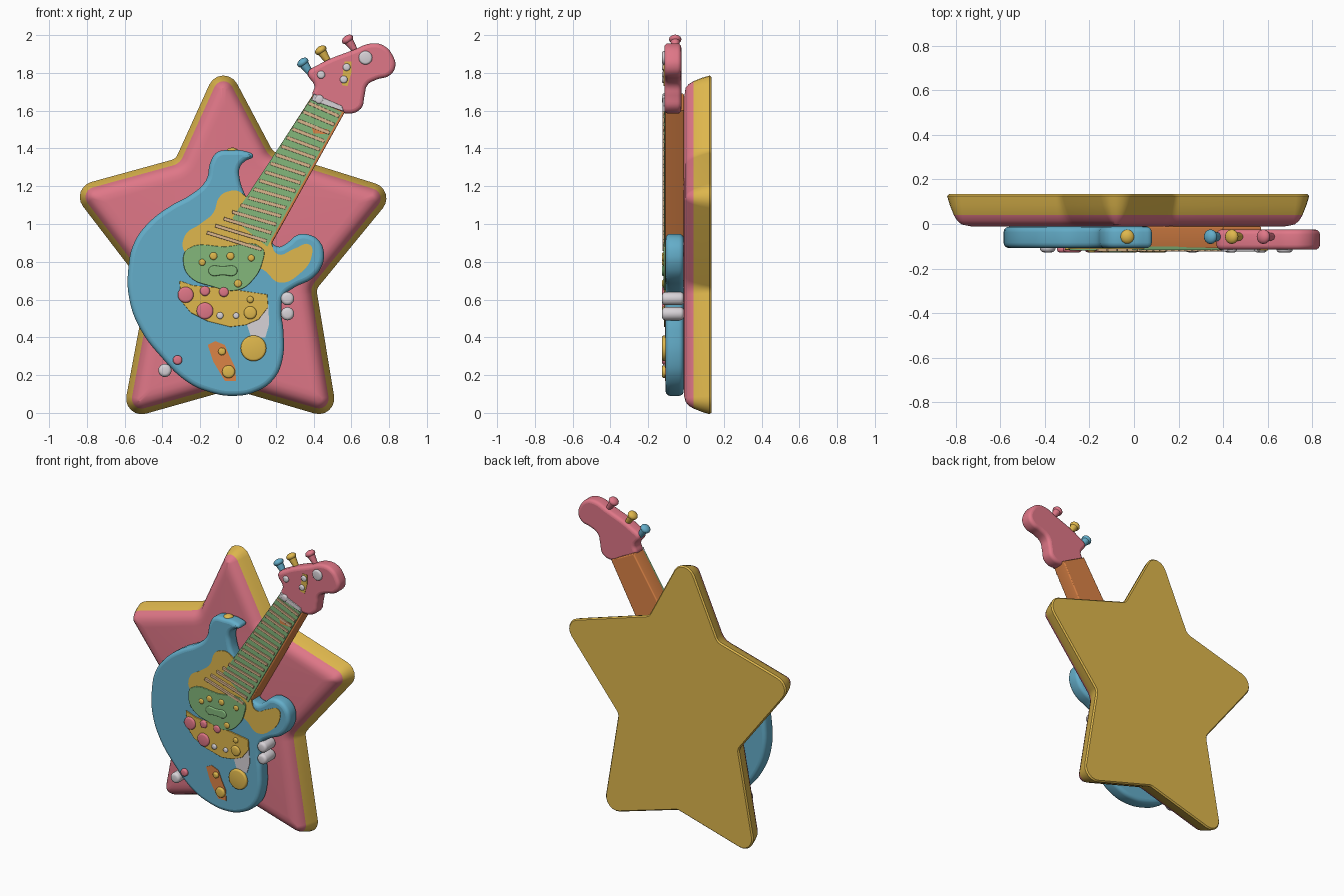
import bpy
import bmesh
import math
from mathutils import Matrix, Vector

cube = bpy.data.objects.get("Cube")
if cube:
    bpy.data.objects.remove(cube, do_unlink=True)


def make_material(name, rgb):
    mat = bpy.data.materials.new(name)
    mat.use_nodes = True
    colour = [(c / 255) ** 2.2 for c in rgb] + [1]
    mat.diffuse_color = colour
    mat.node_tree.nodes["Principled BSDF"].inputs["Base Color"].default_value = colour
    return mat


pink = make_material("pink", (222, 118, 134))
yellow = make_material("yellow", (222, 182, 78))
blue = make_material("blue", (100, 172, 200))
green = make_material("green", (130, 182, 122))
orange = make_material("orange", (218, 130, 72))
white = make_material("white", (214, 209, 214))
tan = make_material("tan", (218, 180, 140))

UPRIGHT = Matrix.Rotation(math.pi / 2, 4, "X")


def add_object(name, mesh, angle=40):
    obj = bpy.data.objects.new(name, mesh)
    bpy.context.collection.objects.link(obj)
    bpy.ops.object.select_all(action="DESELECT")
    obj.select_set(True)
    bpy.context.view_layer.objects.active = obj
    bpy.ops.object.shade_smooth_by_angle(angle=math.radians(angle))


def add_bmesh(name, bm, materials, angle=40):
    mesh = bpy.data.meshes.new(name)
    for mat in materials:
        mesh.materials.append(mat)
    bm.to_mesh(mesh)
    bm.free()
    add_object(name, mesh, angle)


def slab(name, points, front, back, mat, bevel=0.0, smooth=True):
    """Outline in x and z, thickened along y, with a rounded rim."""
    curve = bpy.data.curves.new(name, "CURVE")
    curve.dimensions = "2D"
    curve.fill_mode = "BOTH"
    curve.extrude = (back - front) / 2 - bevel
    curve.bevel_depth = bevel
    curve.bevel_resolution = 3
    curve.offset = -bevel
    curve.resolution_u = 5
    curve.materials.append(mat)
    spline = curve.splines.new("BEZIER")
    spline.bezier_points.add(len(points) - 1)
    for knot, (x, z) in zip(spline.bezier_points, points):
        knot.co = (x, z, 0)
        knot.handle_left_type = knot.handle_right_type = "AUTO" if smooth else "VECTOR"
    spline.use_cyclic_u = True
    temp = bpy.data.objects.new(name, curve)
    bpy.context.collection.objects.link(temp)
    bpy.context.view_layer.update()
    deps = bpy.context.evaluated_depsgraph_get()
    mesh = bpy.data.meshes.new_from_object(temp.evaluated_get(deps))
    bpy.data.objects.remove(temp, do_unlink=True)
    mesh.transform(Matrix.Translation((0, (front + back) / 2, 0)) @ UPRIGHT)
    mesh.materials.clear()
    mesh.materials.append(mat)
    add_object(name, mesh)


def knob(name, x, z, r, mat, front=-0.127, back=-0.1):
    """Round button facing the front, with softened edges."""
    bm = bmesh.new()
    bmesh.ops.create_cone(bm, cap_ends=True, segments=24, radius1=r, radius2=r, depth=back - front)
    rims = [e for e in bm.edges if abs(e.verts[0].co.z - e.verts[1].co.z) < 1e-5]
    bmesh.ops.bevel(bm, geom=rims, offset=min(r * 0.5, (back - front) * 0.4),
                    segments=3, profile=0.5, affect="EDGES")
    bm.transform(Matrix.Translation((x, (front + back) / 2, z)) @ UPRIGHT)
    add_bmesh(name, bm, [mat])


def peg(name, base, tip, mat):
    """Flared stem with a flattened round head."""
    start, end = Vector((base[0], -.057, base[1])), Vector((tip[0], -.057, tip[1]))
    axis = end - start
    turn = axis.to_track_quat("Z", "Y").to_matrix().to_4x4()
    bm = bmesh.new()
    bmesh.ops.create_cone(bm, cap_ends=True, segments=16, radius1=.014, radius2=.027,
                          depth=axis.length, matrix=Matrix.Translation((start + end) / 2) @ turn)
    bmesh.ops.create_uvsphere(bm, u_segments=16, v_segments=10, radius=.033,
                              matrix=Matrix.Translation(end) @ turn @ Matrix.Diagonal((1, 1, .65, 1)))
    add_bmesh(name, bm, [mat])


# Star backing: rings of one rounded star outline, inset towards the front
STAR = [Vector(p) for p in (
    (-.083, 1.89), (-.33, 1.345), (-.895, 1.19), (-.485, .655), (-.615, -.04),
    (-.03, .125), (.53, -.04), (.415, .655), (.844, 1.178), (.185, 1.384))]


def star_ring(inset, steps=7):
    count = len(STAR)
    ring = []
    for i, p in enumerate(STAR):
        a = (p - STAR[i - 1]).normalized()
        b = (STAR[(i + 1) % count] - p).normalized()
        na, nb = Vector((-a.y, a.x)), Vector((-b.y, b.x))
        corner = p + (na + nb) * inset / (1 + na.dot(nb))
        tip = i % 2 == 0
        radius = max(0.082 - inset, 0.012) if tip else 0.05 + inset
        half = a.angle(b) / 2
        side = 1 if tip else -1
        centre = corner + (b - a).normalized() * radius / math.cos(half)
        start = Vector((a.y, -a.x)) * side
        for k in range(steps):
            turn = Matrix.Rotation(side * 2 * half * k / (steps - 1), 2)
            ring.append(centre + turn @ start * radius)
    return ring


bm = bmesh.new()
rings = []
for y, inset in ((.134, .008), (.125, 0), (.085, .012), (.04, .03),
                 (.015, .045), (-.002, .065), (-.01, .09), (-.012, .115)):
    rings.append([bm.verts.new((p.x, y, p.y)) for p in star_ring(inset)])
for low, high in zip(rings, rings[1:]):
    for i in range(len(low)):
        bm.faces.new((low[i - 1], low[i], high[i], high[i - 1]))
bm.faces.new(rings[0])
bm.faces.new(rings[-1])
bmesh.ops.recalc_face_normals(bm, faces=bm.faces)
for face in bm.faces:
    face.material_index = int(face.calc_center_median().y > 0.04)
add_bmesh("star_backing", bm, [pink, yellow], 30)

# Guitar body
slab("guitar_body", [
    (.08, 1.36), (.04, 1.385), (-.03, 1.39), (-.11, 1.38), (-.145, 1.33), (-.17, 1.23),
    (-.25, 1.155), (-.35, 1.1), (-.47, 1.01), (-.55, .9), (-.58, .77), (-.575, .6),
    (-.515, .44), (-.41, .3), (-.27, .165), (-.15, .11), (-.02, .09), (.1, .115),
    (.19, .18), (.235, .28), (.24, .44), (.23, .53), (.245, .62), (.3, .665),
    (.39, .71), (.44, .77), (.455, .845), (.43, .91), (.37, .945), (.31, .94),
    (.26, .9), (.21, .88), (.15, .95), (.04, 1.15), (.01, 1.235), (.01, 1.3),
    (.04, 1.335)], -.108, -.012, blue, .025)

# Neck, fingerboard, headstock and nut
slab("neck", [(.4, 1.69), (.57, 1.6), (.17, .88), (-.02, 1.04)], -.11, -.01, orange, .008, False)
slab("fingerboard", [(.39, 1.67), (.55, 1.59), (.155, .88), (-.03, 1.03)],
     -.117, -.1, green, 0, False)
slab("headstock", [
    (.37, 1.8), (.42, 1.84), (.62, 1.925), (.7, 1.955), (.77, 1.945), (.82, 1.89),
    (.832, 1.83), (.8, 1.785), (.735, 1.765), (.685, 1.735), (.67, 1.68), (.65, 1.61),
    (.57, 1.585), (.48, 1.63), (.395, 1.68), (.405, 1.73)], -.115, -.025, pink, .022)
slab("nut", [(.4, 1.69), (.55, 1.625), (.56, 1.595), (.39, 1.655)], -.124, -.1, white, .004, False)
slab("headstock_inlay", [(.565, 1.86), (.6, 1.86), (.6, 1.8), (.58, 1.73), (.55, 1.735),
                         (.555, 1.8)], -.118, -.11, yellow, 0, False)

# Frets: along the neck edge, then spreading over the body
FRETS = 17
EDGE = [Vector(p) for p in ((.375, 1.64), (.05, 1.13), (-.165, .955))]
for i in range(FRETS):
    t = i / (FRETS - 1)
    left = EDGE[0].lerp(EDGE[1], t / .7) if t < .7 else EDGE[1].lerp(EDGE[2], (t - .7) / .3)
    right = Vector((.535, 1.57)).lerp(Vector((.125, .865)), t)
    half = (right - left).orthogonal().normalized() * .009
    slab("fret", [left + half, right + half, right - half, left - half],
         -.124, -.1, tan, .002, False)
slab("neck_inlay", [(.39, 1.515), (.48, 1.5), (.48, 1.475), (.4, 1.48)],
     -.12, -.11, orange, 0, False)

# Painted plates on the body
slab("pickguard", [
    (-.06, 1.17), (.01, 1.17), (.17, .92), (.21, .84), (.3, .87), (.38, .89), (.39, .83),
    (.33, .74), (.22, .69), (.13, .76), (-.1, .8), (-.28, .85), (-.28, .94), (-.2, 1),
    (-.13, 1.06), (-.1, 1.14)], -.112, -.104, yellow)
slab("pickup_plate", [
    (-.29, .8), (-.27, .865), (-.07, .88), (.13, .87), (.13, .8), (.08, .705),
    (0, .65), (-.14, .67), (-.255, .72)], -.119, -.106, green, .004)
slab("control_plate", [
    (-.31, .7), (-.24, .675), (-.07, .66), (.155, .627), (.16, .56), (.11, .495),
    (.04, .465), (-.04, .455), (-.16, .485), (-.25, .53), (-.3, .59)],
     -.116, -.105, yellow, .003, False)
slab("pale_patch", [(.04, .49), (.16, .575), (.165, .47), (.145, .4), (.07, .4)],
     -.112, -.104, white, 0, False)
slab("orange_patch", [(-.16, .36), (-.12, .38), (-.07, .36), (-.045, .3), (-.015, .24),
                      (-.01, .17), (-.07, .17), (-.13, .27)], -.112, -.104, orange, 0, False)
slab("pickup_bar", [(-.15, .77), (-.08, .775), (-.01, .77), (-.01, .735), (-.08, .73),
                    (-.15, .735)], -.127, -.106, green, .006)

# Small buttons and dials
for name, mat, spots in (
    ("yellow_button", yellow, ((-.19, .797, .018), (-.13, .83, .021), (-.04, .83, .021),
                               (.07, .82, .018), (0, .685, .021), (.065, .6, .018),
                               (.065, .53, .034), (.082, .342, .068), (-.05, .218, .034),
                               (-.085, .325, .02))),
    ("pink_dial", pink, ((-.277, .625, .042), (-.175, .645, .026), (-.075, .64, .026),
                         (-.175, .54, .044), (-.32, .28, .025))),
    ("white_button", white, ((-.01, .515, .016), (-.095, .515, .018), (.43, 1.66, .024),
                             (.44, 1.79, .021), (.575, 1.83, .02), (.56, 1.765, .02),
                             (.675, 1.88, .036)))):
    for x, z, r in spots:
        knob(name, x, z, r, mat)

# Posts beside the body
for x, z in ((.262, .605), (.262, .525), (-.387, .225)):
    knob("side_post", x, z, .035, white, -.127, -.012)

# Tuning pegs and strap button
peg("blue_tuning_peg", (.395, 1.78), (.343, 1.855), blue)
peg("yellow_tuning_peg", (.485, 1.85), (.438, 1.92), yellow)
peg("pink_tuning_peg", (.625, 1.91), (.58, 1.977), pink)
peg("strap_button", (-.03, 1.35), (-.03, 1.383), yellow)
